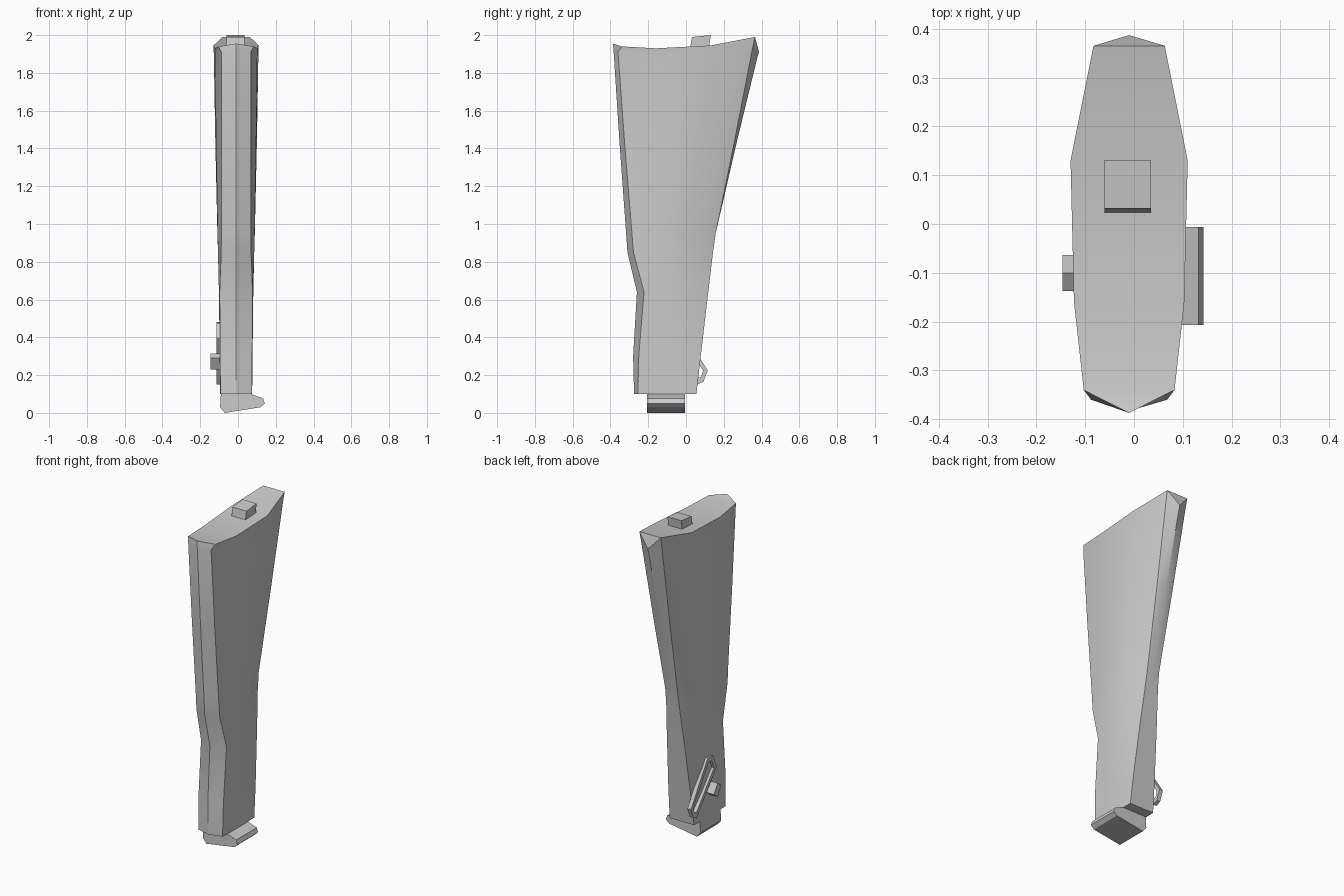
import bpy, bmesh, math

if "Cube" in bpy.data.objects:
    bpy.data.objects.remove(bpy.data.objects["Cube"])

CX = -0.01  # the body is symmetric about this x


def finish(bm, name, smooth=None):
    bmesh.ops.recalc_face_normals(bm, faces=bm.faces)
    me = bpy.data.meshes.new(name)
    bm.to_mesh(me)
    bm.free()
    ob = bpy.data.objects.new(name, me)
    bpy.context.collection.objects.link(ob)
    if smooth:
        bpy.ops.object.select_all(action='DESELECT')
        ob.select_set(True)
        bpy.context.view_layer.objects.active = ob
        bpy.ops.object.shade_smooth_by_angle(angle=math.radians(smooth))
    return ob


def prism(name, pts, axis, a, b):
    """Extrude a 2D outline along x (points are y,z) or y (points are x,z)."""
    bm = bmesh.new()

    def place(p, t):
        return (t, p[0], p[1]) if axis == 'x' else (p[0], t, p[1])
    lo = [bm.verts.new(place(p, a)) for p in pts]
    hi = [bm.verts.new(place(p, b)) for p in pts]
    bm.faces.new(lo)
    bm.faces.new(hi)
    n = len(pts)
    for i in range(n):
        j = (i + 1) % n
        bm.faces.new((lo[i], lo[j], hi[j], hi[i]))
    return finish(bm, name)


# Body: half sections (half width, y, z) running front ridge -> back ridge
def section(z, yf, hc, yc, w1, y1, w2, y2, hb, yb):
    return [(0, yf, z), (hc, yc, z), (w1, y1, z), (w2, y2, z), (hb, yb, z), (0, yb, z)]


sections = [
    section(0.10, -0.275, 0.083, -0.255, 0.085, -0.16, 0.085, -0.03, 0.083, 0.055),
    section(0.30, -0.28, 0.085, -0.25, 0.087, -0.15, 0.087, -0.02, 0.076, 0.078),
    section(0.64, -0.26, 0.087, -0.222, 0.091, -0.13, 0.091, -0.01, 0.058, 0.118),
    section(0.85, -0.31, 0.079, -0.278, 0.096, -0.15, 0.096, 0.0, 0.045, 0.143),
    section(0.95, -0.317, 0.078, -0.286, 0.098, -0.15, 0.099, 0.01, 0.042, 0.157),
    [(0, -0.352, 1.43), (0.078, -0.325, 1.43), (0.106, -0.155, 1.43),
     (0.11, 0.07, 1.43), (0.056, 0.255, 1.43), (0, 0.268, 1.43)],
    [(0, -0.383, 1.91), (0.078, -0.36, 1.91), (0.112, -0.16, 1.90),
     (0.118, 0.128, 1.90), (0.071, 0.352, 1.93), (0, 0.38, 1.89)],
    [(0, -0.387, 1.955), (0.093, -0.34, 1.94), (0.113, -0.16, 1.93),
     (0.12, 0.13, 1.945), (0.073, 0.365, 1.99), (0, 0.387, 1.91)],
]
bm = bmesh.new()
rings = []
for half in sections:
    loop = half + [(-x, y, z) for x, y, z in half[-2:0:-1]]
    rings.append([bm.verts.new((x + CX, y, z)) for x, y, z in loop])
for r, s in zip(rings, rings[1:]):
    for i in range(10):
        j = (i + 1) % 10
        bm.faces.new((r[i], r[j], s[j], s[i]))
for r in (rings[0], rings[-1]):  # end caps made of cross strips
    bm.faces.new((r[0], r[1], r[9]))
    for i in range(1, 4):
        bm.faces.new((r[i], r[i + 1], r[9 - i], r[10 - i]))
    bm.faces.new((r[4], r[5], r[6]))
finish(bm, "body", 22)

# Foot under the body
prism("foot", [(-0.09, 0.11), (-0.095, 0.03), (-0.07, 0.0), (0.12, 0.03),
               (0.142, 0.05), (0.132, 0.077), (0.07, 0.1), (0.06, 0.11)],
      'y', -0.207, -0.006)

# Peg on the top
prism("top_peg", [(0.02, 1.92), (0.032, 1.99), (0.131, 2.0), (0.12, 1.92)],
      'x', -0.06, 0.035)

# Diamond-shaped knob on the left side
prism("side_knob", [(-0.1, 0.315), (-0.064, 0.257), (-0.1, 0.23), (-0.137, 0.29)],
      'x', -0.146, -0.085)

# Thin six-sided ring around the knob
outer = [(-0.05, 0.48), (-0.10, 0.475), (-0.137, 0.395),
         (0.06, 0.15), (0.092, 0.165), (0.115, 0.225)]
inner = [(-0.058, 0.45), (-0.09, 0.447), (-0.11, 0.397),
         (0.062, 0.185), (0.08, 0.19), (0.09, 0.225)]
bm = bmesh.new()
loops = [[bm.verts.new((x, y, z)) for y, z in pts]
         for pts, x in ((outer, -0.114), (inner, -0.114), (inner, -0.09), (outer, -0.09))]
for k in range(4):
    p, q = loops[k], loops[(k + 1) % 4]
    for i in range(6):
        j = (i + 1) % 6
        bm.faces.new((p[i], p[j], q[j], q[i]))
finish(bm, "side_ring")
